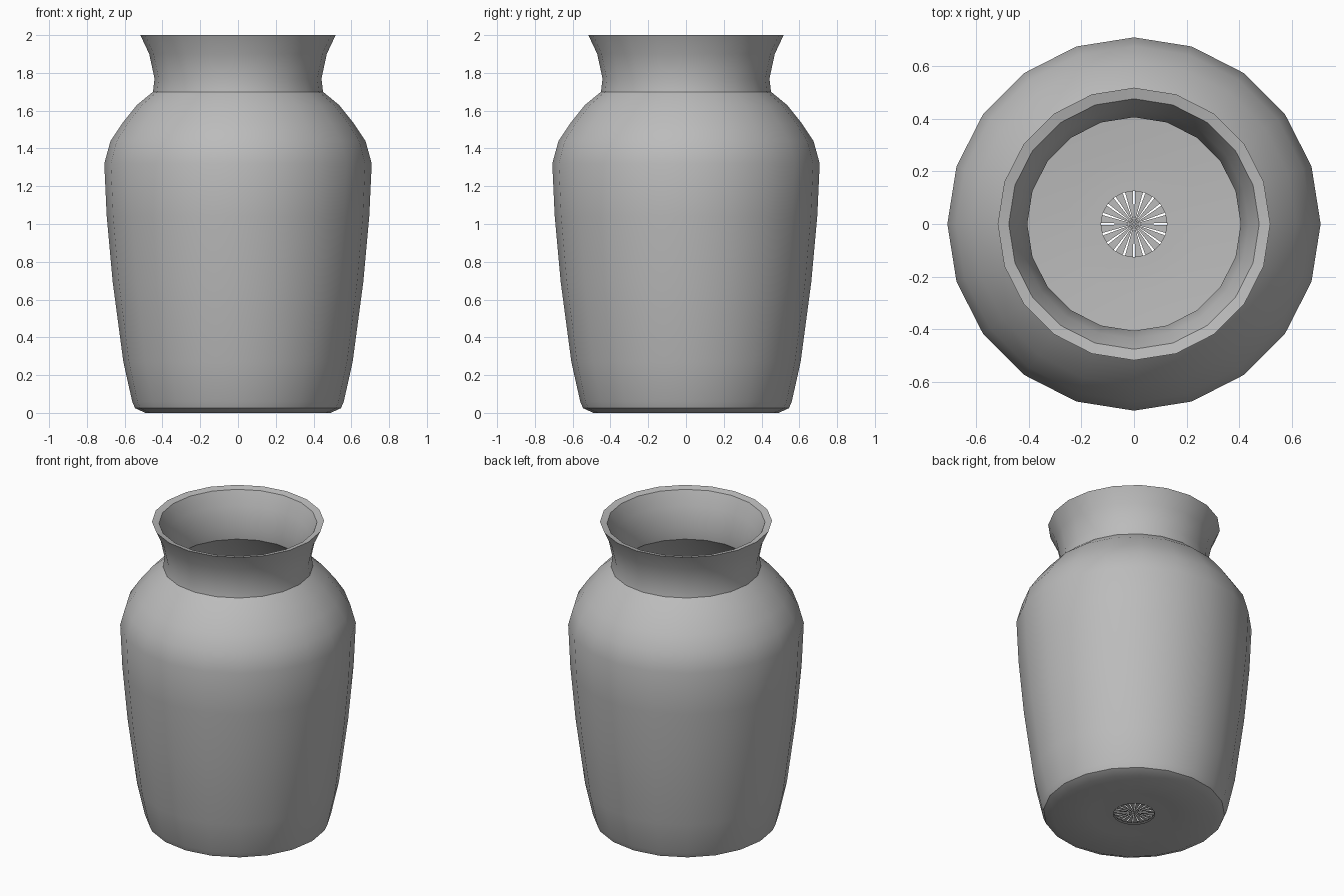
import bpy, bmesh, math

cube = bpy.data.objects.get("Cube")
if cube:
    bpy.data.objects.remove(cube, do_unlink=True)

SIDES = 20

clay = bpy.data.materials.new("grey clay")
clay.use_nodes = True
grey = (0.5, 0.5, 0.5, 1)
clay.diffuse_color = grey
clay.node_tree.nodes["Principled BSDF"].inputs["Base Color"].default_value = grey


def ring_point(radius, z, step):
    # the first corner lies on the front seam
    a = 2 * math.pi * step / SIDES - math.pi / 2
    return (radius * math.cos(a), radius * math.sin(a), z)


def finish(name, bm, angle):
    mesh = bpy.data.meshes.new(name)
    bm.normal_update()
    bm.to_mesh(mesh)
    bm.free()
    mesh.materials.append(clay)
    obj = bpy.data.objects.new(name, mesh)
    bpy.context.collection.objects.link(obj)
    bpy.ops.object.select_all(action="DESELECT")
    obj.select_set(True)
    bpy.context.view_layer.objects.active = obj
    bpy.ops.object.shade_smooth_by_angle(angle=math.radians(angle))
    return obj


# Body: outer wall up to the lip, then the inner wall down to the floor
outer = [(0.125, 0.015), (0.26, 0.015), (0.49, 0.0), (0.545, 0.025),
         (0.56, 0.06), (0.607, 0.27), (0.663, 0.69), (0.695, 1.04),
         (0.708, 1.32), (0.675, 1.44), (0.615, 1.53), (0.535, 1.63),
         (0.45, 1.7), (0.442, 1.77), (0.47, 1.9), (0.517, 2.0)]
inner = [(0.475, 1.99), (0.435, 1.9), (0.405, 1.77), (0.41, 1.69),
         (0.49, 1.61), (0.63, 1.43), (0.665, 1.31), (0.655, 1.04),
         (0.62, 0.69), (0.565, 0.27), (0.51, 0.06), (0.26, 0.035),
         (0.125, 0.035)]
bm = bmesh.new()
rings = [[bm.verts.new(ring_point(r, z, i)) for i in range(SIDES)]
         for r, z in outer + inner]
for low, high in zip(rings, rings[1:]):
    for i in range(SIDES):
        j = (i + 1) % SIDES
        bm.faces.new((low[i], low[j], high[j], high[i]))
finish("vase_body", bm, 40)

# Floor centre: a fan of thin wedges with small gaps between them
bm = bmesh.new()
for i in range(SIDES):
    hub = bm.verts.new((0, 0, 0.025))
    a = bm.verts.new(ring_point(0.126, 0.025, i + 0.12))
    b = bm.verts.new(ring_point(0.126, 0.025, i + 0.88))
    bm.faces.new((hub, a, b))
finish("floor_fan", bm, 30)
